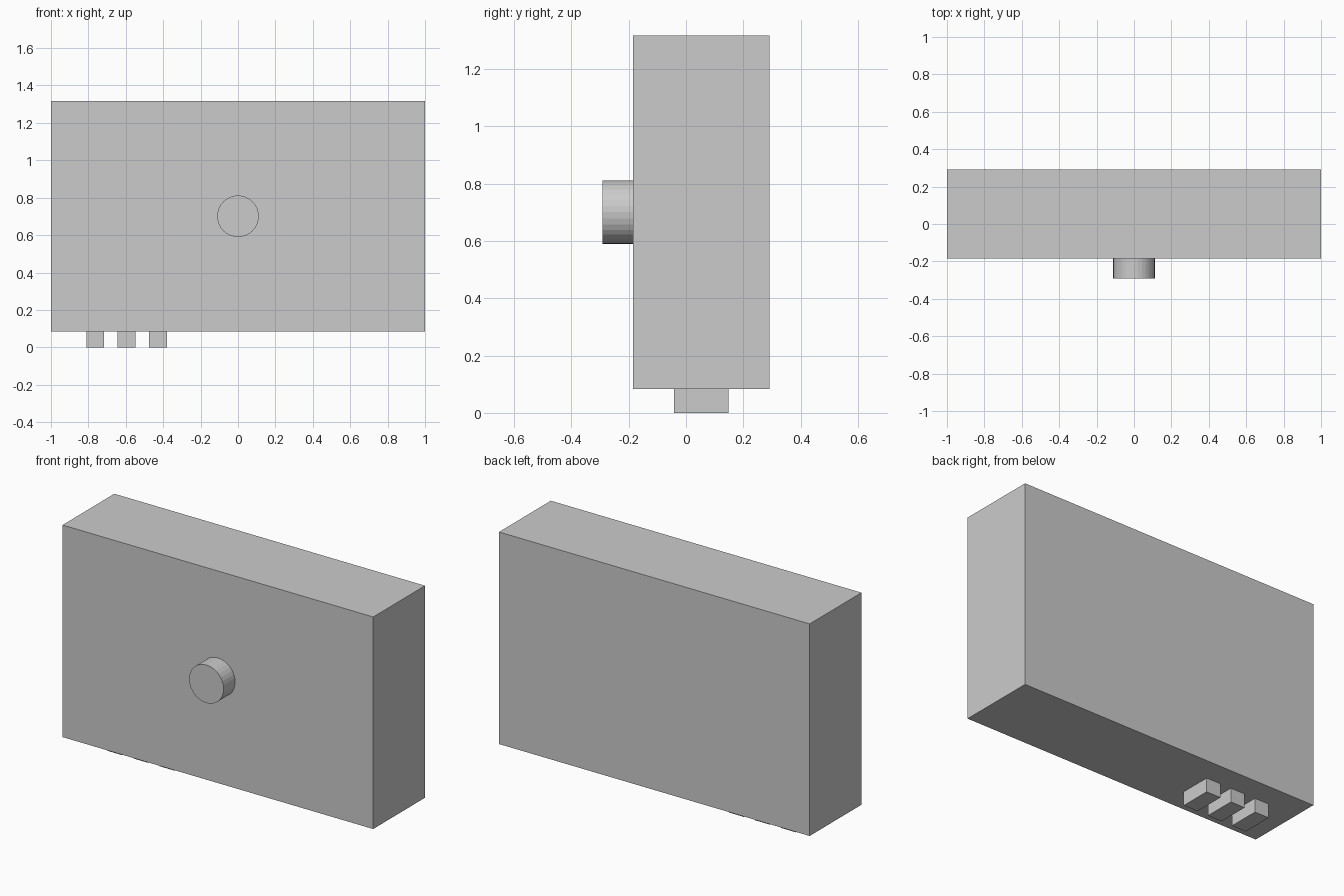
import bpy
import math

if "Cube" in bpy.data.objects:
    bpy.data.objects.remove(bpy.data.objects["Cube"])

BODY_Y = 0.053      # middle of the body's depth
BODY_BOTTOM = 0.084
BODY_TOP = 1.318


def box(name, centre, size):
    bpy.ops.mesh.primitive_cube_add(size=1, location=centre)
    ob = bpy.context.object
    ob.name = name
    ob.scale = size
    bpy.ops.object.transform_apply(location=False, rotation=False, scale=True)
    return ob


# Main housing
mid_z = (BODY_BOTTOM + BODY_TOP) / 2
box("body", (0, BODY_Y, mid_z), (2, 0.476, BODY_TOP - BODY_BOTTOM))

# Round knob on the front face
bpy.ops.mesh.primitive_cylinder_add(
    vertices=32, radius=0.111, depth=0.106,
    location=(0, -0.238, mid_z), rotation=(math.pi / 2, 0, 0))
bpy.context.object.name = "front_knob"

# Row of three connector blocks under the left side
for i in range(3):
    box(f"bottom_connector_{i + 1}",
        (-0.763 + i * 0.1675, BODY_Y, BODY_BOTTOM / 2),
        (0.095, 0.19, BODY_BOTTOM))
